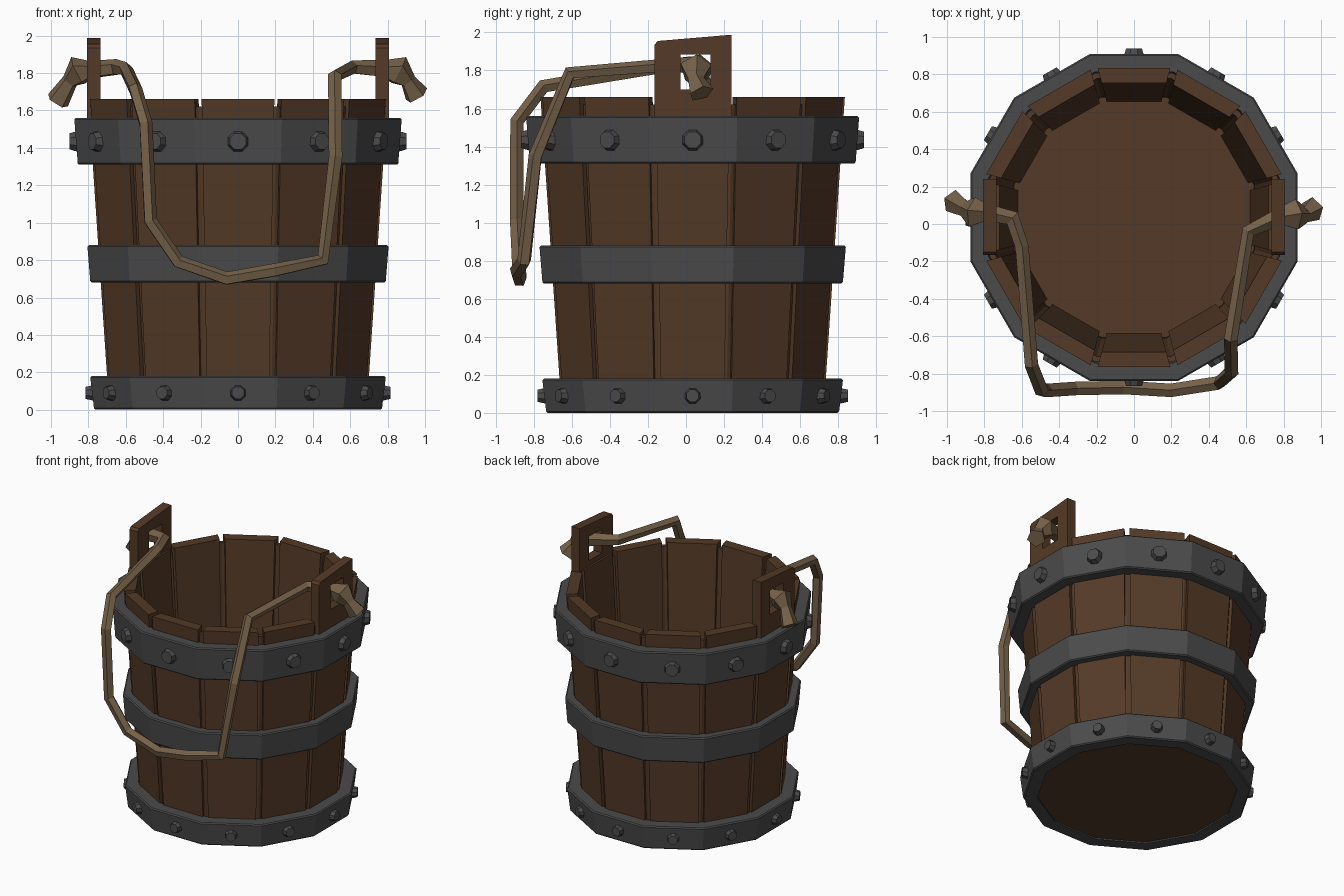
import bpy, bmesh
from math import cos, sin, tan, pi, radians
from mathutils import Matrix, Vector

if "Cube" in bpy.data.objects:
    bpy.data.objects.remove(bpy.data.objects["Cube"])

CY = 0.035            # bucket axis sits slightly behind the origin
N = 12
CENTRE = Matrix.Translation((0, CY, 0))


def material(name, rgb):
    m = bpy.data.materials.new(name)
    m.diffuse_color = (*rgb, 1)
    m.use_nodes = True
    m.node_tree.nodes["Principled BSDF"].inputs["Base Color"].default_value = m.diffuse_color
    return m


WOOD = material("wood", (0.088, 0.042, 0.02))
IRON = material("iron", (0.07, 0.07, 0.07))
ROPE = material("rope", (0.18, 0.12, 0.067))


def finish(name, bm, mat):
    bmesh.ops.recalc_face_normals(bm, faces=bm.faces)
    me = bpy.data.meshes.new(name)
    bm.to_mesh(me)
    bm.free()
    me.materials.append(mat)
    ob = bpy.data.objects.new(name, me)
    bpy.context.collection.objects.link(ob)
    return ob


def ring(name, profile, mat):
    """Twelve-sided lathe of a closed (flat radius, z) profile."""
    bm = bmesh.new()
    loops = []
    for k in range(N):
        a = radians(15 + 30 * k)
        loops.append([bm.verts.new((r / cos(pi / N) * cos(a),
                                    CY + r / cos(pi / N) * sin(a), z)) for r, z in profile])
    n = len(profile)
    for k in range(N):
        p, q = loops[k], loops[(k + 1) % N]
        for i in range(n):
            j = (i + 1) % n
            bm.faces.new((p[i], q[i], q[j], p[j]))
    return finish(name, bm, mat)


def outer(z):
    return 0.688 + 0.0675 * z


# Staves: twelve tapered boards with gaps between
for k in range(N):
    bm = bmesh.new()
    rows = []
    for z in (0.02, 1.66):
        ro = outer(z)
        ri = ro - 0.08
        ho, hi = ro * tan(pi / N) - 0.02, ri * tan(pi / N) - 0.02
        rows.append([bm.verts.new(c) for c in
                     ((ri, -hi, z), (ro, -ho, z), (ro, ho, z), (ri, hi, z))])
    lo, hi_ = rows
    bm.faces.new(lo)
    bm.faces.new(hi_)
    for i in range(4):
        j = (i + 1) % 4
        bm.faces.new((lo[i], lo[j], hi_[j], hi_[i]))
    bm.transform(CENTRE @ Matrix.Rotation(radians(30 * k), 4, 'Z'))
    finish(f"stave_{k}", bm, WOOD)

# Recessed lining seen through the gaps
ring("stave_lining", [(outer(0.02) - 0.055, 0.02), (outer(0.02) - 0.025, 0.02),
                      (outer(1.62) - 0.025, 1.62), (outer(1.62) - 0.055, 1.62)], WOOD)

# Bucket floor
bm = bmesh.new()
bmesh.ops.create_cone(bm, cap_ends=True, segments=N, radius1=0.715, radius2=0.665, depth=0.18,
                      matrix=CENTRE @ Matrix.Translation((0, 0, 0.1)) @ Matrix.Rotation(pi / N, 4, 'Z'))
finish("floor", bm, WOOD)

# Iron hoops: (name, z low, z high, flat radius low, flat radius high)
for name, z0, z1, r0, r1 in (("bottom_hoop", 0.0, 0.18, 0.77, 0.79),
                             ("middle_hoop", 0.68, 0.88, 0.79, 0.805),
                             ("top_hoop", 1.31, 1.56, 0.857, 0.875)):
    ring(name, [(outer(z0) - 0.015, z0), (r0 - 0.008, z0), (r0, z0 + 0.008),
                (r1, z1 - 0.008), (r1 - 0.008, z1), (outer(z1) - 0.015, z1)], IRON)

# Rivets on the top and bottom hoops
for name, z, r, size in (("bottom_rivets", 0.09, 0.778, 0.048), ("top_rivets", 1.435, 0.864, 0.064)):
    bm = bmesh.new()
    for k in range(N):
        m = (CENTRE @ Matrix.Rotation(radians(30 * k), 4, 'Z') @ Matrix.Translation((r + 0.01, 0, z))
             @ Matrix.Rotation(pi / 2, 4, 'Y') @ Matrix.Rotation(pi / 8, 4, 'Z'))
        bmesh.ops.create_cone(bm, cap_ends=True, segments=8, radius1=size, radius2=size * 0.72,
                              depth=0.056, matrix=m)
    finish(name, bm, IRON)

# Ears: upright boards with a square rope hole
for side, name in ((-1, "left_ear"), (1, "right_ear")):
    bm = bmesh.new()
    rim = [(-0.165, 1.55), (0.24, 1.55), (0.24, 1.988), (-0.15, 1.955), (-0.165, 1.935)]
    hole = [(-0.03, 1.70), (0.13, 1.70), (0.13, 1.885), (-0.03, 1.885)]
    layers = []
    for x in (0.735, 0.806):
        a = [bm.verts.new((side * x, *p)) for p in rim]
        b = [bm.verts.new((side * x, *p)) for p in hole]
        layers.append((a, b))
        for i in range(3):
            bm.faces.new((a[i], a[i + 1], b[i + 1], b[i]))
        bm.faces.new((a[3], a[4], a[0], b[0], b[3]))
    for s in (0, 1):
        p, q = layers[0][s], layers[1][s]
        for i in range(len(p)):
            j = (i + 1) % len(p)
            bm.faces.new((p[i], p[j], q[j], q[i]))
    finish(name, bm, WOOD)

# Rope handle with a flared knot at each end: (x, y, z, radius)
R = 0.038
path = [(-0.965, 0.12, 1.65, 0.065), (-0.90, 0.08, 1.755, 0.045), (-0.855, 0.06, 1.81, 0.085),
        (-0.79, 0.06, 1.815, 0.05), (-0.65, 0.03, 1.83, 0.045), (-0.60, -0.12, 1.82, R),
        (-0.55, -0.75, 1.715, R), (-0.495, -0.89, 1.53, R), (-0.47, -0.89, 1.01, R),
        (-0.32, -0.88, 0.79, R), (-0.06, -0.875, 0.70, R), (0.20, -0.89, 0.745, R),
        (0.455, -0.85, 0.80, R), (0.522, -0.79, 1.35, R), (0.518, -0.61, 1.785, R),
        (0.61, -0.04, 1.83, R), (0.78, 0.04, 1.82, 0.05), (0.86, 0.05, 1.81, 0.085),
        (0.91, 0.05, 1.755, 0.045), (0.955, 0.08, 1.68, 0.068)]
pts = [Vector(p[:3]) for p in path]
SIDES = 5
bm = bmesh.new()
loops = []
normal = None
for i, p in enumerate(pts):
    d_in = (p - pts[max(i - 1, 0)]).normalized()
    d_out = (pts[min(i + 1, len(pts) - 1)] - p).normalized()
    t = (d_in + d_out).normalized()
    if normal is None:
        normal = Vector((0, 1, 0))
    normal = (normal - t * normal.dot(t)).normalized()
    side = t.cross(normal)
    loops.append([bm.verts.new(p + path[i][3] * (normal * cos(2 * pi * s / SIDES)
                                                 + side * sin(2 * pi * s / SIDES)))
                  for s in range(SIDES)])
for p, q in zip(loops, loops[1:]):
    for s in range(SIDES):
        e = (s + 1) % SIDES
        bm.faces.new((p[s], p[e], q[e], q[s]))
bm.faces.new(loops[0])
bm.faces.new(loops[-1])
finish("rope_handle", bm, ROPE)
